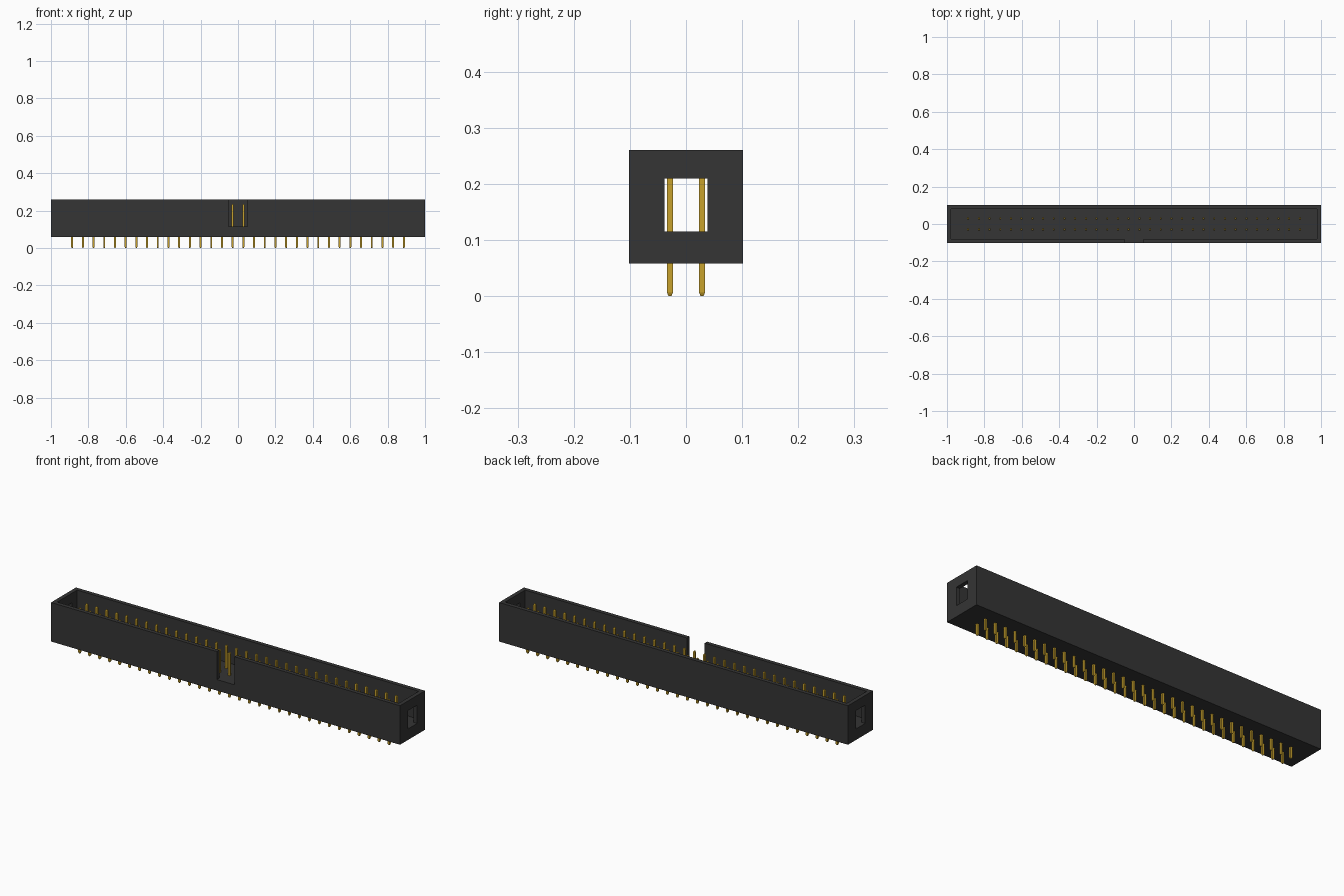
import bpy, bmesh
from mathutils import Matrix, Vector

cube = bpy.data.objects.get("Cube")
if cube:
    bpy.data.objects.remove(cube, do_unlink=True)


def material(name, rgb, metallic=0.0):
    m = bpy.data.materials.new(name)
    m.use_nodes = True
    m.diffuse_color = (*rgb, 1)
    m.node_tree.nodes["Principled BSDF"].inputs["Base Color"].default_value = (*rgb, 1)
    return m


black = material("black plastic", (0.035, 0.035, 0.035))
gold = material("gold", (0.58, 0.36, 0.025))


def make_object(name, bm, mat):
    bmesh.ops.recalc_face_normals(bm, faces=bm.faces)
    mesh = bpy.data.meshes.new(name)
    bm.to_mesh(mesh)
    bm.free()
    mesh.materials.append(mat)
    ob = bpy.data.objects.new(name, mesh)
    bpy.context.collection.objects.link(ob)
    return ob


def box(name, lo, hi, mat):
    lo, hi = Vector(lo), Vector(hi)
    bm = bmesh.new()
    bmesh.ops.create_cube(bm, size=1, matrix=Matrix.Translation((lo + hi) / 2)
                          @ Matrix.Diagonal((*(hi - lo), 1)))
    return make_object(name, bm, mat)


# Shroud dimensions
HALF_Y, BOTTOM, TOP, FLOOR, WALL = 0.102, 0.058, 0.26, 0.115, 0.021

# Housing with an open cavity, a keying notch in front and a window in each end
housing = box("housing", (-1, -HALF_Y, BOTTOM), (1, HALF_Y, TOP), black)
cutters = [
    box("cavity_cutter", (-1 + WALL, -HALF_Y + WALL, FLOOR), (1 - WALL, HALF_Y - WALL, 0.4), black),
    box("notch_cutter", (-0.05, -0.2, FLOOR), (0.05, -0.06, 0.4), black),
    box("window_cutter", (-1.1, -0.038, FLOOR), (1.1, 0.038, 0.21), black),
]
bpy.context.view_layer.objects.active = housing
for c in cutters:
    c.hide_render = True
    mod = housing.modifiers.new(c.name, 'BOOLEAN')
    mod.operation = 'DIFFERENCE'
    mod.solver = 'EXACT'
    mod.object = c
    bpy.ops.object.modifier_apply(modifier=mod.name)
    bpy.data.objects.remove(c, do_unlink=True)

# Two rows of square pins with tapered tips
COUNT, PITCH, R = 32, 0.0572, 0.0052
SECTIONS = [(0.0, 0.5), (0.006, 1), (0.229, 1), (0.235, 0.5)]  # height, width factor
bm = bmesh.new()
for row in (-0.5, 0.5):
    for i in range(COUNT):
        x, y = (i - (COUNT - 1) / 2) * PITCH, row * PITCH
        rings = [[bm.verts.new((x + sx * R * k, y + sy * R * k, z))
                  for sx, sy in ((-1, -1), (1, -1), (1, 1), (-1, 1))]
                 for z, k in SECTIONS]
        for a, b in zip(rings, rings[1:]):
            for j in range(4):
                n = (j + 1) % 4
                bm.faces.new((a[j], a[n], b[n], b[j]))
        bm.faces.new(rings[0][::-1])
        bm.faces.new(rings[-1])
make_object("pins", bm, gold)
